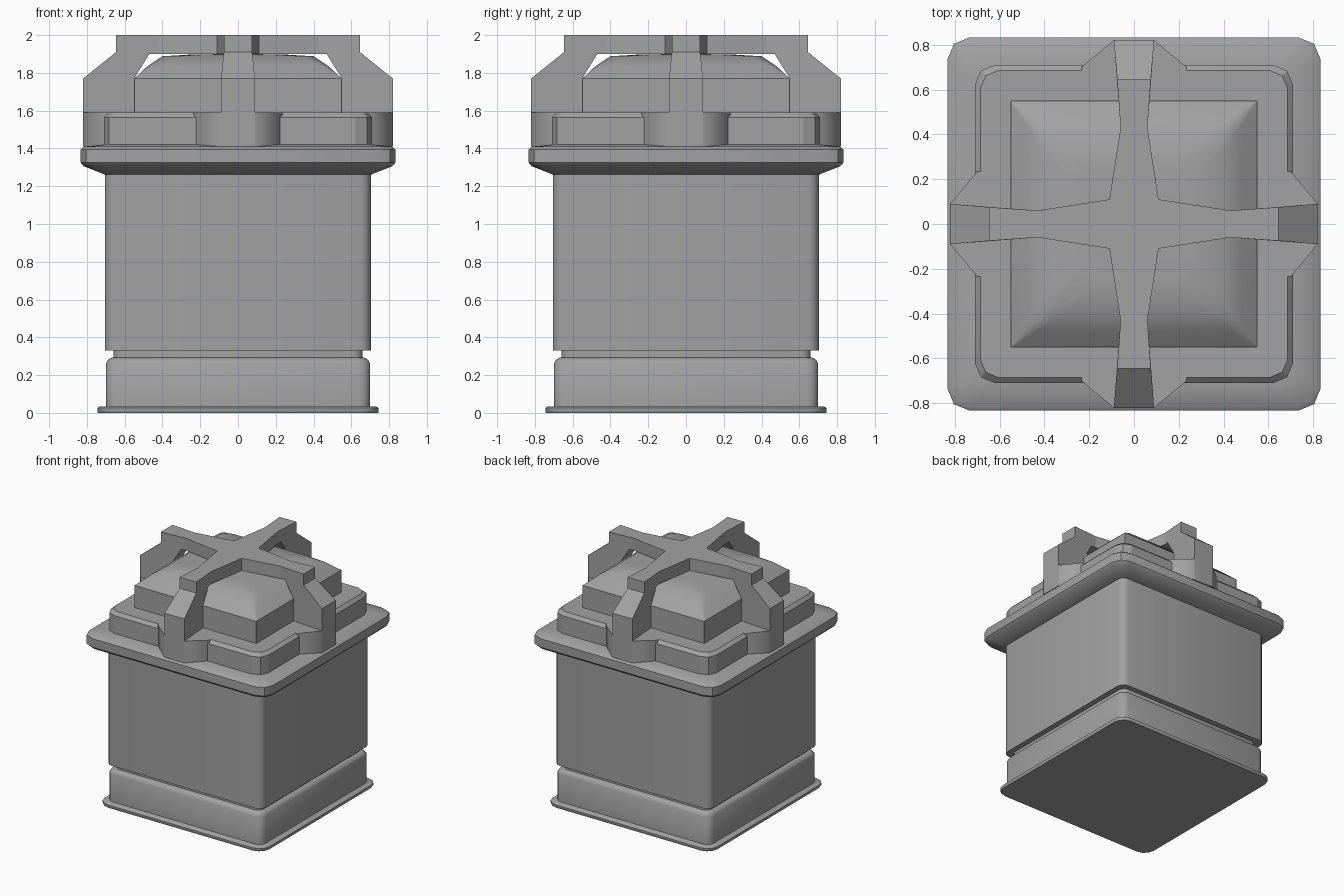
import bpy, bmesh, math
from mathutils import Vector, Matrix

if "Cube" in bpy.data.objects:
    bpy.data.objects.remove(bpy.data.objects["Cube"], do_unlink=True)

grey = bpy.data.materials.new("plain grey")
grey.use_nodes = True
colour = (0.36, 0.36, 0.36, 1)
grey.diffuse_color = colour
grey.node_tree.nodes["Principled BSDF"].inputs["Base Color"].default_value = colour


def finish(bm, name, angle=None):
    bmesh.ops.remove_doubles(bm, verts=bm.verts, dist=0.0005)
    bmesh.ops.recalc_face_normals(bm, faces=bm.faces)
    mesh = bpy.data.meshes.new(name)
    bm.to_mesh(mesh)
    bm.free()
    mesh.materials.append(grey)
    obj = bpy.data.objects.new(name, mesh)
    bpy.context.collection.objects.link(obj)
    if angle:
        bpy.ops.object.select_all(action='DESELECT')
        obj.select_set(True)
        bpy.context.view_layer.objects.active = obj
        bpy.ops.object.shade_smooth_by_angle(angle=math.radians(angle))
    return obj


def rounded_square(half, z, radius, segs):
    points = []
    for corner in range(4):
        start = corner * math.pi / 2
        centre = Matrix.Rotation(start, 3, 'Z') @ Vector((half - radius, half - radius, z))
        for i in range(segs + 1):
            a = start + i / segs * math.pi / 2
            points.append(centre + radius * Vector((math.cos(a), math.sin(a), 0)))
    return points


def stack(name, rings, segs=3, angle=35):
    """Loft rounded squares given as (half width, height, corner radius)."""
    bm = bmesh.new()
    loops = [[bm.verts.new(p) for p in rounded_square(*r, segs)] for r in rings]
    n = len(loops[0])
    for low, high in zip(loops, loops[1:]):
        for i in range(n):
            j = (i + 1) % n
            bm.faces.new((low[i], low[j], high[j], high[i]))
    bm.faces.new(loops[0][::-1])
    bm.faces.new(loops[-1])
    return finish(bm, name, angle)


# Lower body
stack("base_flange", [(0.74, 0, 0.09), (0.745, 0.01, 0.09), (0.745, 0.025, 0.09), (0.73, 0.035, 0.08)])
stack("plinth", [(0.70, 0.03, 0.06), (0.70, 0.26, 0.06), (0.69, 0.28, 0.06), (0.67, 0.292, 0.05)])
stack("groove", [(0.66, 0.28, 0.05), (0.66, 0.34, 0.05)])
stack("body", [(0.705, 0.33, 0.06), (0.705, 1.28, 0.06)])

# Lid tiers
stack("lid_rim", [(0.70, 1.26, 0.06), (0.815, 1.305, 0.09), (0.833, 1.325, 0.1),
                  (0.833, 1.395, 0.1), (0.815, 1.41, 0.09), (0.70, 1.422, 0.06)], 2)
stack("lid_step", [(0.71, 1.41, 0.09), (0.71, 1.565, 0.09), (0.685, 1.59, 0.08)], 2, 20)
stack("lid_block", [(0.55, 1.58, 0.002), (0.55, 1.77, 0.002)], 1, 30)
stack("dome", [(0.549, 1.77, 0.002), (0.48, 1.835, 0.04), (0.40, 1.888, 0.08),
               (0.25, 1.897, 0.1), (0.11, 1.899, 0.05)], 3, 60)

# Cross strap: sections of (outer point, inner point) as radius and height
sections = [((0.82, 1.42), (0.54, 1.42)), ((0.82, 1.77), (0.55, 1.77)),
            ((0.645, 1.91), (0.50, 1.85)), ((0.645, 2.0), (0.47, 1.9)),
            ((0.43, 2.0), (0.43, 1.9)), ((0.11, 2.0), (0.11, 1.9))]
width_steps = [(0.11, 0.11), (0.43, 0.06), (0.645, 0.075), (0.82, 0.09)]


def half_width(r):
    for (r0, w0), (r1, w1) in zip(width_steps, width_steps[1:]):
        if r <= r1:
            return w0 + (w1 - w0) * (r - r0) / (r1 - r0)
    return width_steps[-1][1]


bm = bmesh.new()
for quarter in range(4):
    turn = Matrix.Rotation(quarter * math.pi / 2, 3, 'Z')
    loops = []
    for (ro, zo), (ri, zi) in sections:
        wo, wi = half_width(ro), half_width(ri)
        corners = [(ro, -wo, zo), (ro, wo, zo), (ri, wi, zi), (ri, -wi, zi)]
        loops.append([bm.verts.new(turn @ Vector(c)) for c in corners])
    for a, b in zip(loops, loops[1:]):
        for i in range(4):
            j = (i + 1) % 4
            bm.faces.new((a[i], a[j], b[j], b[i]))
    bm.faces.new(loops[0])
for z in (1.9, 2.0):
    hub = [bm.verts.new((x * 0.11, y * 0.11, z)) for x, y in ((1, 1), (-1, 1), (-1, -1), (1, -1))]
    bm.faces.new(hub)
bmesh.ops.remove_doubles(bm, verts=bm.verts, dist=0.0005)
bmesh.ops.dissolve_limit(bm, angle_limit=0.01, verts=bm.verts, edges=bm.edges)
finish(bm, "cross_strap")

# Flared feet under each strap end
for quarter, side in enumerate(("left", "back", "right", "front")):
    turn = Matrix.Rotation(quarter * math.pi / 2, 3, 'Z')
    bm = bmesh.new()
    outline = [(0.60, -0.235), (0.70, -0.235), (0.82, -0.09), (0.82, 0.09), (0.70, 0.235), (0.60, 0.235)]
    base = bm.faces.new([bm.verts.new(turn @ Vector((x, y, 1.41))) for x, y in outline])
    top = bmesh.ops.extrude_face_region(bm, geom=[base])["geom"]
    bmesh.ops.translate(bm, vec=(0, 0, 0.18), verts=[v for v in top if isinstance(v, bmesh.types.BMVert)])
    finish(bm, side + "_foot", 55)
